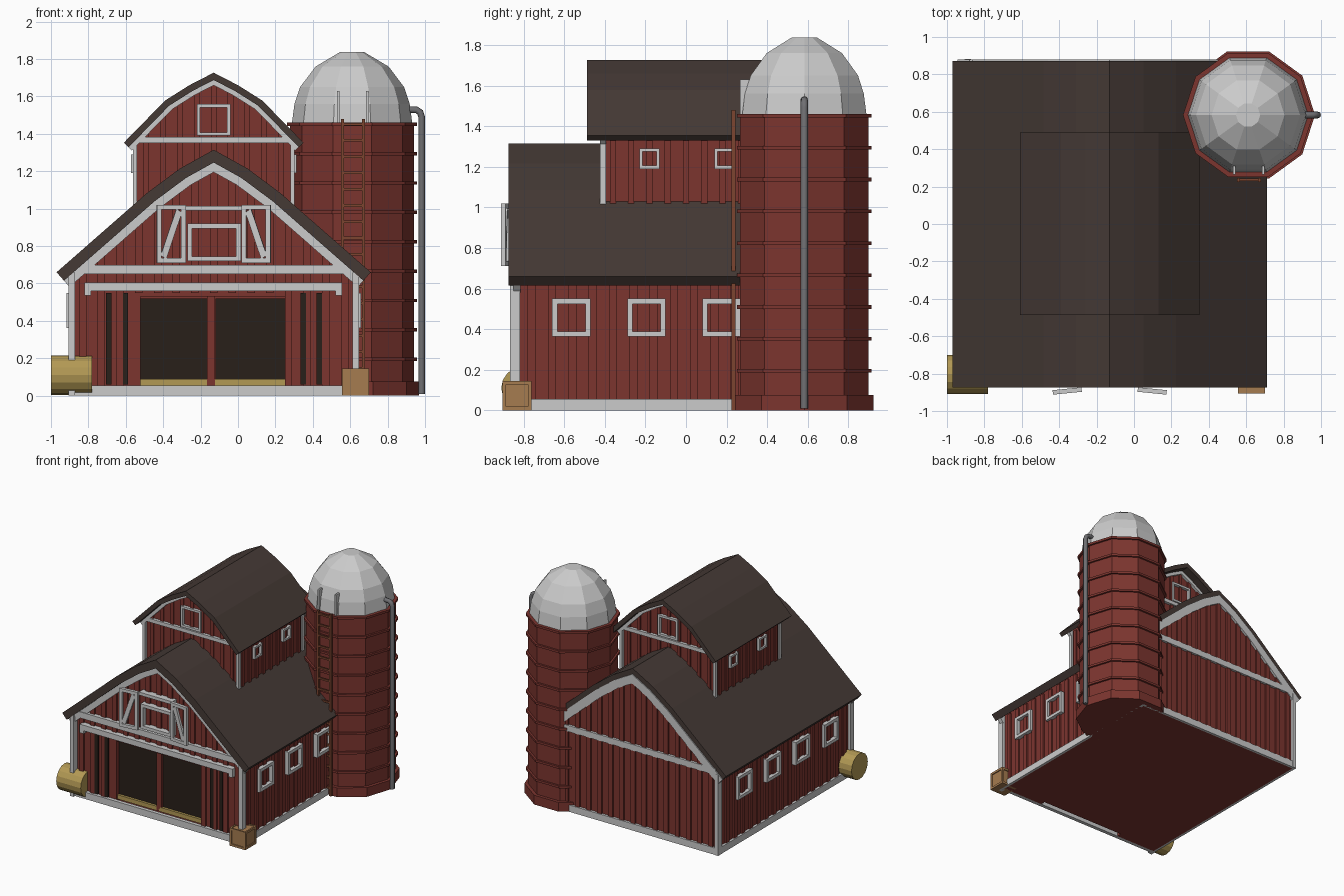
import bpy, bmesh, math
from mathutils import Vector, Matrix

if "Cube" in bpy.data.objects:
    bpy.data.objects.remove(bpy.data.objects["Cube"])

CX = -0.13                       # centre line of the barn
SX, SY = 0.61, 0.583             # silo centre


def mat(name, r, g, b):
    m = bpy.data.materials.new(name)
    m.diffuse_color = (r, g, b, 1)
    m.use_nodes = True
    m.node_tree.nodes["Principled BSDF"].inputs["Base Color"].default_value = m.diffuse_color
    return m


RED = mat("barn_red", 0.2, 0.035, 0.028)
ROOF = mat("roof_brown", 0.06, 0.042, 0.036)
DARK = mat("dark_interior", 0.022, 0.014, 0.01)
HAY = mat("hay", 0.45, 0.32, 0.09)
WOOD = mat("crate_wood", 0.38, 0.2, 0.08)
RUST = mat("ladder_rust", 0.2, 0.06, 0.03)
STEEL = mat("pipe_steel", 0.16, 0.16, 0.17)


def finish(name, bm, m=None):
    bmesh.ops.recalc_face_normals(bm, faces=bm.faces[:])
    me = bpy.data.meshes.new(name)
    bm.to_mesh(me)
    bm.free()
    ob = bpy.data.objects.new(name, me)
    bpy.context.collection.objects.link(ob)
    if m:
        me.materials.append(m)
    return ob


def boxes(name, items, m=None):
    """Many boxes (x0, x1, y0, y1, z0, z1) as one object."""
    bm = bmesh.new()
    for x0, x1, y0, y1, z0, z1 in items:
        mx = Matrix.Translation(((x0 + x1) / 2, (y0 + y1) / 2, (z0 + z1) / 2))
        bmesh.ops.create_cube(bm, size=1, matrix=mx @ Matrix.Diagonal((x1 - x0, y1 - y0, z1 - z0, 1)))
    return finish(name, bm, m)


def prism(name, pts, y0, y1, m=None):
    """Extrude an x-z outline along y."""
    bm = bmesh.new()
    f = bm.faces.new([bm.verts.new((x, y0, z)) for x, z in pts])
    ext = bmesh.ops.extrude_face_region(bm, geom=[f])["geom"]
    bmesh.ops.translate(bm, vec=(0, y1 - y0, 0), verts=[v for v in ext if isinstance(v, bmesh.types.BMVert)])
    return finish(name, bm, m)


def mirrored(half):
    """Full left-to-right line from a half profile that starts at the ridge."""
    return [(CX - x, z) for x, z in half[::-1]] + [(CX + x, z) for x, z in half[1:]]


def offset(pts, d):
    """Move a line down by d along its mitred normals."""
    P, out = [Vector(p) for p in pts], []
    for i, p in enumerate(P):
        a = (p - P[i - 1]).normalized() if i else (P[1] - p).normalized()
        b = (P[i + 1] - p).normalized() if i < len(P) - 1 else a
        n = Vector((a.y + b.y, -a.x - b.x)).normalized()
        out.append(tuple(p + n * d / n.dot(Vector((a.y, -a.x)))))
    return out


def band(name, pts, d0, d1, y0, y1, m=None):
    """Strip between two offsets of a line, extruded along y."""
    return prism(name, offset(pts, d0) + offset(pts, d1)[::-1], y0, y1, m)


def lathe(name, prof, n, loc, m=None):
    """Faceted solid of revolution from (radius, z) points, capped."""
    bm = bmesh.new()
    rings = [[bm.verts.new((loc[0] + r * math.cos(2 * math.pi * k / n),
                            loc[1] + r * math.sin(2 * math.pi * k / n), z)) for k in range(n)] for r, z in prof]
    for a, b in zip(rings, rings[1:]):
        for k in range(n):
            bm.faces.new((a[k], a[(k + 1) % n], b[(k + 1) % n], b[k]))
    bm.faces.new(rings[0])
    bm.faces.new(rings[-1])
    return finish(name, bm, m)


def frame(u0, u1, z0, z1, w):
    """Four rectangles (u0, u1, z0, z1) of a picture frame."""
    return [(u0, u1, z0, z0 + w), (u0, u1, z1 - w, z1), (u0, u0 + w, z0 + w, z1 - w), (u1 - w, u1, z0 + w, z1 - w)]


def height(half, dx):
    for (x0, z0), (x1, z1) in zip(half, half[1:]):
        if dx <= x1:
            return z0 + (z1 - z0) * (dx - x0) / (x1 - x0)
    return half[-1][1]


MAIN = [(0, 1.315), (0.18, 1.215), (0.355, 1.085), (0.84, 0.66)]
TOP = [(0, 1.727), (0.13, 1.66), (0.26, 1.578), (0.48, 1.353)]
main, top = mirrored(MAIN), mirrored(TOP)


def body(pts, hw, z0, z1, d):
    mid = offset(pts, d)[1:-1]
    return [(CX - hw, z0), (CX - hw, z1)] + mid + [(CX + hw, z1), (CX + hw, z0)]


# Main barn: core, projecting front gable and front side walls
prism("barn_body", body(main, 0.755, 0, 0.66, 0.05), -0.78, 0.86, RED)
prism("front_gable", body(main, 0.755, 0.53, 0.66, 0.05), -0.82, -0.78, RED)
boxes("front_side_walls", [(-0.885, -0.52, -0.82, -0.78, 0, 0.53), (0.255, 0.625, -0.82, -0.78, 0, 0.53)], RED)
band("main_roof", main, 0, 0.06, -0.875, 0.872, ROOF)
band("upper_roof", top, 0, 0.035, -0.487, 0.49, ROOF)
band("front_arch_trim", main, 0.06, 0.105, -0.85, -0.815)
band("back_arch_trim", main, 0.04, 0.105, 0.85, 0.88)

# Foundation strips, corner posts and cross boards
boxes("foundation", [(-0.905, 0.645, -0.85, -0.82, 0, 0.055), (-0.905, 0.645, 0.86, 0.88, 0, 0.055),
                     (-0.905, -0.885, -0.85, 0.88, 0, 0.055), (0.625, 0.645, -0.85, 0.88, 0, 0.055)])
boxes("corner_posts", [(x, x + 0.035, y, y + 0.05, 0, 0.66)
                       for x in (-0.907, 0.612) for y in (-0.868, 0.832)])
boxes("cross_boards", [(-0.88, 0.62, -0.855, -0.815, 0.65, 0.7), (-0.88, 0.62, 0.855, 0.88, 0.65, 0.7)])

# Board-and-batten strips
bat = []
for i in range(15):
    x = CX - 0.7 + i * 0.1
    zt = height(MAIN, abs(x - CX)) - 0.1
    bat.append((x - 0.02, x + 0.02, 0.86, 0.873, 0.05, zt))
    bat.append((x - 0.02, x + 0.02, -0.833, -0.82, 0.55 if -0.53 < x < 0.27 else 0.05, zt))
for i in range(17):
    y = -0.76 + i * 0.1
    for x in (-0.897, 0.625):
        bat.append((x, x + 0.012, y - 0.02, y + 0.02, 0.05, 0.64))
boxes("main_battens", bat, RED)

# Barn door opening: dark panels, centre post, gaps, hay and sliding rail
boxes("door_panels", [(-0.52, -0.167, -0.79, -0.775, 0.08, 0.52), (-0.12, 0.255, -0.79, -0.775, 0.08, 0.52)], DARK)
boxes("door_gaps", [(x, x + 0.028, -0.836, -0.81, 0.06, 0.55) for x in (-0.705, -0.615, 0.335, 0.42)], DARK)
boxes("door_post", [(-0.165, -0.122, -0.81, -0.77, 0.055, 0.53)], RED)
boxes("door_hay", [(-0.52, 0.255, -0.81, -0.775, 0.055, 0.09)], HAY)
boxes("door_rail", [(-0.82, 0.555, -0.865, -0.82, 0.56, 0.605),
                    (-0.82, -0.785, -0.865, -0.82, 0.535, 0.56), (0.52, 0.555, -0.865, -0.82, 0.535, 0.56)])

# Loft window and its two open, braced doors
boxes("loft_frame", [(a, b, -0.87, -0.82, c, d) for a, b, c, d in frame(-0.27, 0.015, 0.72, 0.92, 0.025)]
      + [(-0.28, 0.02, -0.875, -0.82, 0.99, 1.015)])
for s, name in ((-1, "left_loft_door"), (1, "right_loft_door")):
    w = 0.155
    door = boxes(name, [(a, b, -0.012, 0.012, c, d) for a, b, c, d in frame(0, w, 0.71, 1.02, 0.025)])
    brace = prism(name + "_brace", [(0.02, 0.98), (0.05, 1.0), (w - 0.02, 0.75), (w - 0.05, 0.73)], -0.01, 0.01)
    for ob in (door, brace):
        mx = Matrix.Translation((CX + s * 0.15, -0.885, 0)) @ Matrix.Diagonal((s, 1, 1, 1)) @ Matrix.Rotation(-0.1, 4, 'Z')
        ob.data.transform(mx)
        if s < 0:
            ob.data.flip_normals()

# Side windows of the main barn
win = []
for y in (-0.565, -0.195, 0.175, 0.545):
    for a, b, c, d in frame(y - 0.094, y + 0.094, 0.363, 0.55, 0.025):
        win += [(-0.918, -0.88, a, b, c, d), (0.62, 0.658, a, b, c, d)]
boxes("side_windows", win)

# Upper barn
prism("upper_body", body(top, 0.42, 0.95, 1.36, 0.025), -0.4, 0.4, RED)
bat, trim = [], []
for i in range(9):
    x = CX - 0.36 + i * 0.09
    zt = height(TOP, abs(x - CX)) - 0.05
    bat += [(x - 0.015, x + 0.015, -0.411, -0.4, 1, zt), (x - 0.015, x + 0.015, 0.4, 0.411, 1, zt)]
    for xs in (CX - 0.43, CX + 0.42):
        bat.append((xs, xs + 0.01, x - CX - 0.015, x - CX + 0.015, 1, 1.34))
boxes("upper_battens", bat, RED)
for s in (-1, 1):
    y0, y1 = sorted((s * 0.395, s * 0.424))
    band("upper_arch_trim", top, 0.034, 0.06, y0, y1)
    trim.append((-0.55, 0.29, y0, y1, 1.352, 1.382))
    trim += [(x, x + 0.022, y0, y1, 0.98, 1.36) for x in (-0.562, 0.28)]
    trim += [(a, b, y0, y1, c, d) for a, b, c, d in frame(-0.22, -0.04, 1.39, 1.56, 0.018)]
    x0, x1 = sorted((CX + s * 0.41, CX + s * 0.443))
    for y in (-0.18, 0.19):
        trim += [(x0, x1, a, b, c, d) for a, b, c, d in frame(y - 0.05, y + 0.05, 1.19, 1.29, 0.015)]
boxes("upper_trim_and_windows", trim)

# Silo: body, base, hoops and faceted dome
lathe("silo_body", [(0.332, 0), (0.332, 1.455)], 10, (SX, SY), RED)
lathe("silo_base", [(0.358, 0), (0.358, 0.075)], 10, (SX, SY), RED)
for i in range(9):
    z = 0.195 + i * 0.157
    lathe("silo_hoop", [(0.348, z - 0.009), (0.348, z + 0.009)], 10, (SX, SY), RED)
lathe("silo_dome", [(0.322, 1.455), (0.308, 1.56), (0.278, 1.65), (0.195, 1.76), (0.065, 1.837)], 10, (SX, SY))

# Silo ladder with grab rails on the dome
boxes("silo_ladder", [(x, x + 0.016, 0.225, 0.245, 0, 1.48) for x in (0.55, 0.664)]
      + [(0.55, 0.68, 0.23, 0.242, z - 0.007, z + 0.007) for z in [0.06 + 0.087 * i for i in range(17)]], RUST)
boxes("dome_grab_rails", [(x, x + 0.014, 0.265, 0.31, 1.46, 1.63) for x in (0.53, 0.685)])

# Filler pipe
cu = bpy.data.curves.new("filler_pipe", 'CURVE')
cu.dimensions, cu.bevel_depth, cu.bevel_resolution, cu.use_fill_caps = '3D', 0.018, 2, True
sp = cu.splines.new('POLY')
path = [(0.982, 0.01), (0.982, 1.49), (0.974, 1.515), (0.955, 1.528), (0.90, 1.53)]
sp.points.add(len(path) - 1)
for p, (x, z) in zip(sp.points, path):
    p.co = (x, SY, z, 1)
cu.materials.append(STEEL)
bpy.context.collection.objects.link(bpy.data.objects.new("filler_pipe", cu))

# Round hay bale
bale = lathe("hay_bale", [(0.105, -0.11), (0.105, 0.11)], 16, (0, 0), HAY)
bale.data.transform(Matrix.Translation((-0.89, -0.805, 0.11)) @ Matrix.Rotation(math.pi / 2, 4, 'Y'))

# Crate with raised edges
boxes("crate", [(0.563, 0.692, -0.897, -0.768, 0, 0.138)], WOOD)
edges = [(a, b, y, y + 0.145, c, d) for a, b, c, d in frame(0.555, 0.70, 0, 0.145, 0.018) for y in (-0.905,)]
boxes("crate_edges", [(a, b, y, y + 0.012, c, d) for a, b, _, _, c, d in edges for y in (-0.905, -0.772)]
      + [(x, x + 0.012, a, b, c, d) for a, b, c, d in frame(-0.905, -0.76, 0, 0.145, 0.018) for x in (0.555, 0.688)], WOOD)
